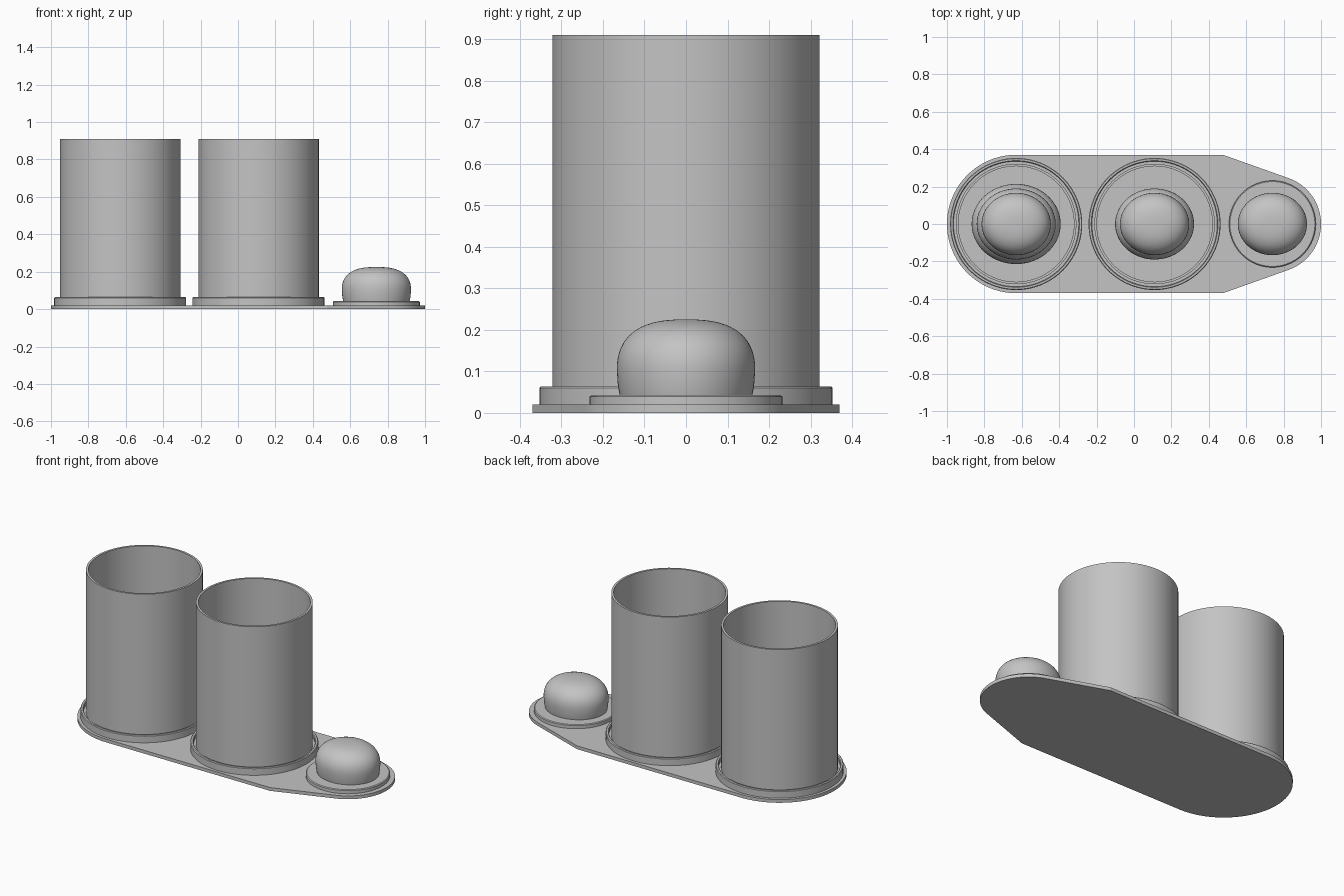
import bpy, bmesh
from math import cos, sin, pi, radians, acos

cube = bpy.data.objects.get("Cube")
if cube:
    bpy.data.objects.remove(cube, do_unlink=True)

grey = bpy.data.materials.new("plain grey")
grey.use_nodes = True
colour = (0.55, 0.55, 0.55, 1)
grey.diffuse_color = colour
grey.node_tree.nodes["Principled BSDF"].inputs["Base Color"].default_value = colour


def finish(name, bm, angle):
    bmesh.ops.recalc_face_normals(bm, faces=bm.faces)
    mesh = bpy.data.meshes.new(name)
    bm.to_mesh(mesh)
    bm.free()
    mesh.materials.append(grey)
    ob = bpy.data.objects.new(name, mesh)
    bpy.context.collection.objects.link(ob)
    bpy.ops.object.select_all(action='DESELECT')
    ob.select_set(True)
    bpy.context.view_layer.objects.active = ob
    bpy.ops.object.shade_smooth_by_angle(angle=radians(angle))
    return ob


def lathe(name, profile, x, z=0, squash=1, closed=False, angle=35):
    """Revolve (radius, height) points about a vertical axis."""
    bm = bmesh.new()
    verts = [bm.verts.new((r, 0, h)) for r, h in profile]
    for a, b in zip(verts, verts[1:]):
        bm.edges.new((a, b))
    if closed:
        bm.edges.new((verts[-1], verts[0]))
    bmesh.ops.spin(bm, geom=bm.verts[:] + bm.edges[:], axis=(0, 0, 1),
                   cent=(0, 0, 0), angle=2 * pi, steps=80)
    bmesh.ops.remove_doubles(bm, verts=bm.verts, dist=1e-5)
    for v in bm.verts:
        v.co.x, v.co.y, v.co.z = v.co.x + x, v.co.y * squash, v.co.z + z
    return finish(name, bm, angle)


def knob(name, x, z, radius, height):
    # Straight-sided button with a superelliptical crown
    low = 0.33
    profile = [(0, 0), (0.96, 0), (0.985, 0.12)]
    for i in range(17):
        t = pi / 2 * i / 16
        profile.append((cos(t) ** 0.75 if i < 16 else 0, low + (1 - low) * sin(t) ** 0.85))
    return lathe(name, [(r * radius, h * height) for r, h in profile], x, z, 0.9, angle=50)


# Base plate: wide round end, straight flanks, tapered narrow end
big_x, big_r, small_x, small_r, corner = -0.63, 0.37, 0.74, 0.26, 0.475
tip = acos(0.09 / small_r)
outline = [(big_x + big_r * cos(a), big_r * sin(a))
           for a in (pi / 2 + pi * i / 40 for i in range(41))]
outline.append((corner, -big_r))
outline += [(small_x + small_r * cos(a), small_r * sin(a))
            for a in (-tip + 2 * tip * i / 32 for i in range(33))]
outline.append((corner, big_r))
bm = bmesh.new()
face = bm.faces.new([bm.verts.new((x, y, 0)) for x, y in outline])
top = bmesh.ops.extrude_face_region(bm, geom=[face])["geom"]
bmesh.ops.translate(bm, vec=(0, 0, 0.02),
                    verts=[g for g in top if isinstance(g, bmesh.types.BMVert)])
finish("base_plate", bm, 15)

# Lipped holders with open tubes standing in them
holder = [(0, 0.02), (0.353, 0.02), (0.353, 0.06), (0.349, 0.064),
          (0.339, 0.064), (0.335, 0.06), (0.335, 0.043), (0, 0.043)]
tube = [(0.322, 0.043), (0.322, 0.91), (0.309, 0.91), (0.309, 0.043)]
for side, x in (("right", big_x), ("middle", 0.11)):
    lathe(side + "_holder", holder, x)
    lathe(side + "_tube", tube, x, closed=True)

# Small disc at the narrow end
lathe("left_disc", [(0, 0.02), (0.232, 0.02), (0.232, 0.039),
                    (0.227, 0.043), (0, 0.043)], small_x)

# Stacks of one, two and three knobs, wider towards the bottom
sizes = [(0.185, 0.182), (0.211, 0.19), (0.238, 0.2)]
for side, x, count in (("left", small_x, 1), ("middle", 0.11, 2), ("right", big_x, 3)):
    z = 0.043
    for level, (radius, height) in enumerate(reversed(sizes[:count])):
        knob(f"{side}_knob_{level + 1}", x, z, radius, height)
        z += height - 0.012
